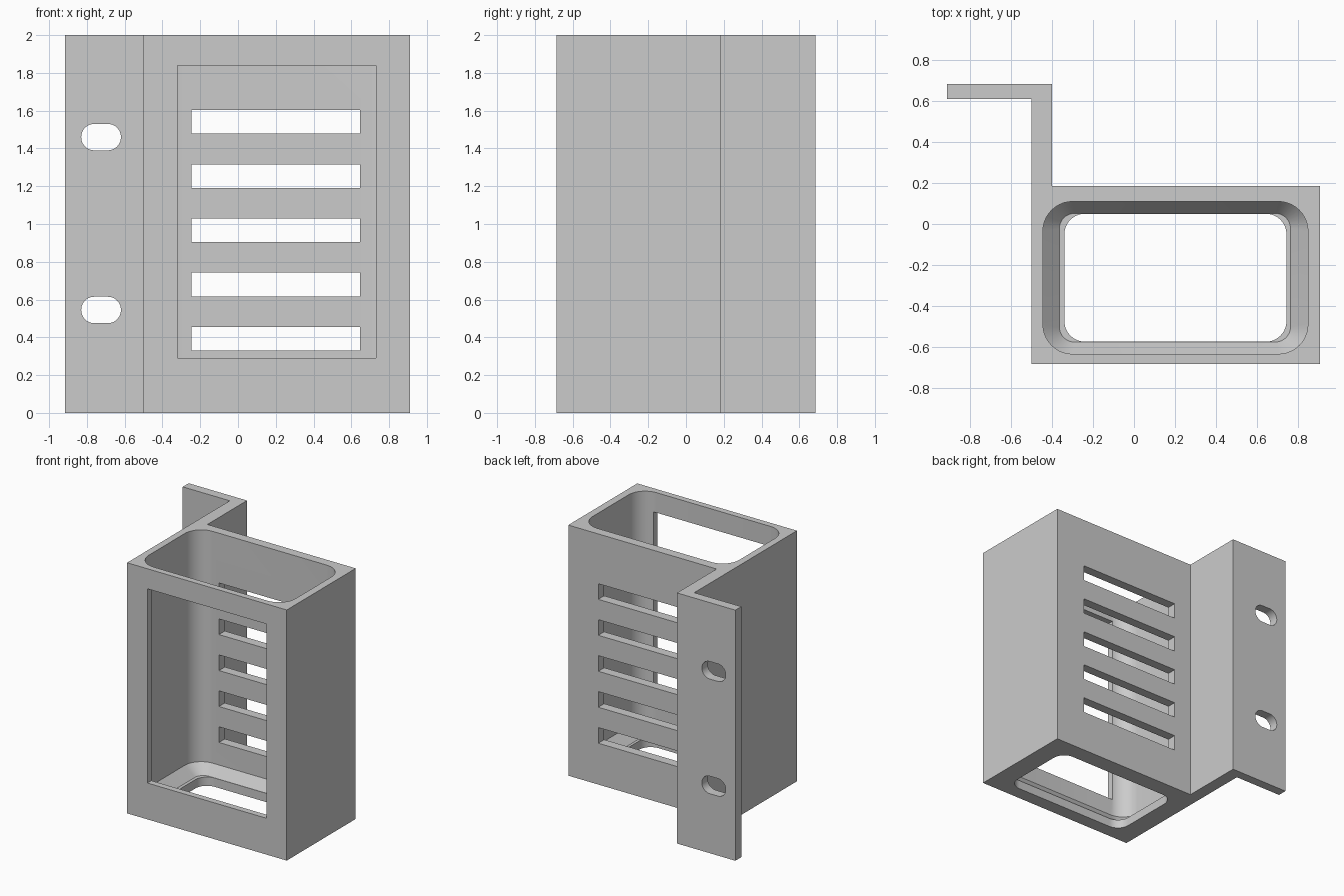
import bpy
import bmesh
from math import cos, sin, pi

default = bpy.data.objects.get("Cube")
if default:
    bpy.data.objects.remove(default, do_unlink=True)

grey = bpy.data.materials.new("plain_grey")
grey.use_nodes = True
colour = (0.6, 0.6, 0.6, 1)
grey.diffuse_color = colour
grey.node_tree.nodes["Principled BSDF"].inputs["Base Color"].default_value = colour


def loft(name, rings):
    """Closed solid through rings of equal point count."""
    bm = bmesh.new()
    loops = [[bm.verts.new(p) for p in ring] for ring in rings]
    n = len(loops[0])
    for a, b in zip(loops, loops[1:]):
        for i in range(n):
            j = (i + 1) % n
            bm.faces.new((a[i], a[j], b[j], b[i]))
    bm.faces.new(loops[0][::-1])
    bm.faces.new(loops[-1])
    bmesh.ops.recalc_face_normals(bm, faces=bm.faces)
    mesh = bpy.data.meshes.new(name)
    bm.to_mesh(mesh)
    bm.free()
    mesh.materials.append(grey)
    obj = bpy.data.objects.new(name, mesh)
    bpy.context.collection.objects.link(obj)
    return obj


def rounded(u0, u1, v0, v1, r, steps=10):
    """Rounded rectangle as 2D points, counter-clockwise."""
    corners = [(u1 - r, v1 - r), (u0 + r, v1 - r), (u0 + r, v0 + r), (u1 - r, v0 + r)]
    return [(cu + r * cos((q + k / steps) * pi / 2), cv + r * sin((q + k / steps) * pi / 2))
            for q, (cu, cv) in enumerate(corners) for k in range(steps + 1)]


def through_y(name, outline, y0, y1):
    return loft(name, [[(x, y, z) for x, z in outline] for y in (y0, y1)])


def rect(x0, x1, z0, z1):
    return [(x0, z0), (x1, z0), (x1, z1), (x0, z1)]


# Box with offset arm and mounting flange, one extruded plan
plan = [(-0.5, -0.685), (0.91, -0.685), (0.91, 0.185), (-0.4, 0.185), (-0.4, 0.685),
        (-0.915, 0.685), (-0.915, 0.61), (-0.5, 0.61)]
bracket = loft("holder_bracket", [[(x, y, z) for x, y in plan] for z in (0, 2)])

# Cavity with sloped floor lip and open bottom
full = rounded(-0.445, 0.85, -0.635, 0.11, 0.145)
lip = rounded(-0.365, 0.765, -0.577, 0.052, 0.075)
hole = rounded(-0.34, 0.745, -0.575, 0.05, 0.1)
levels = [(hole, -0.1), (hole, 0.07), (lip, 0.07), (full, 0.15), (full, 2.1)]
cutters = [loft("cavity_cutter", [[(x, y, z) for x, y in ring] for ring, z in levels])]

# Front window
cutters.append(through_y("window_cutter", rect(-0.32, 0.73, 0.29, 1.84), -0.8, -0.45))

# Vent slots in the back wall
for i in range(5):
    z = 0.33 + i * 0.287
    cutters.append(through_y("vent_cutter", rect(-0.245, 0.645, z, z + 0.125), 0, 0.3))

# Screw slots in the flange
for z in (0.545, 1.46):
    outline = rounded(-0.83, -0.62, z - 0.07, z + 0.07, 0.069)
    cutters.append(through_y("screw_slot_cutter", outline, 0.5, 0.8))

for cutter in cutters:
    cutter.hide_render = True
    mod = bracket.modifiers.new("cut", "BOOLEAN")
    mod.operation = "DIFFERENCE"
    mod.solver = "EXACT"
    mod.object = cutter

# Bake the cuts and drop the cutters
bpy.context.view_layer.update()
evaluated = bracket.evaluated_get(bpy.context.evaluated_depsgraph_get())
baked = bpy.data.meshes.new_from_object(evaluated)
bracket.modifiers.clear()
bracket.data = baked
for cutter in cutters:
    bpy.data.objects.remove(cutter, do_unlink=True)

bpy.ops.object.select_all(action="DESELECT")
bracket.select_set(True)
bpy.context.view_layer.objects.active = bracket
bpy.ops.object.shade_smooth_by_angle(angle=pi / 7)
